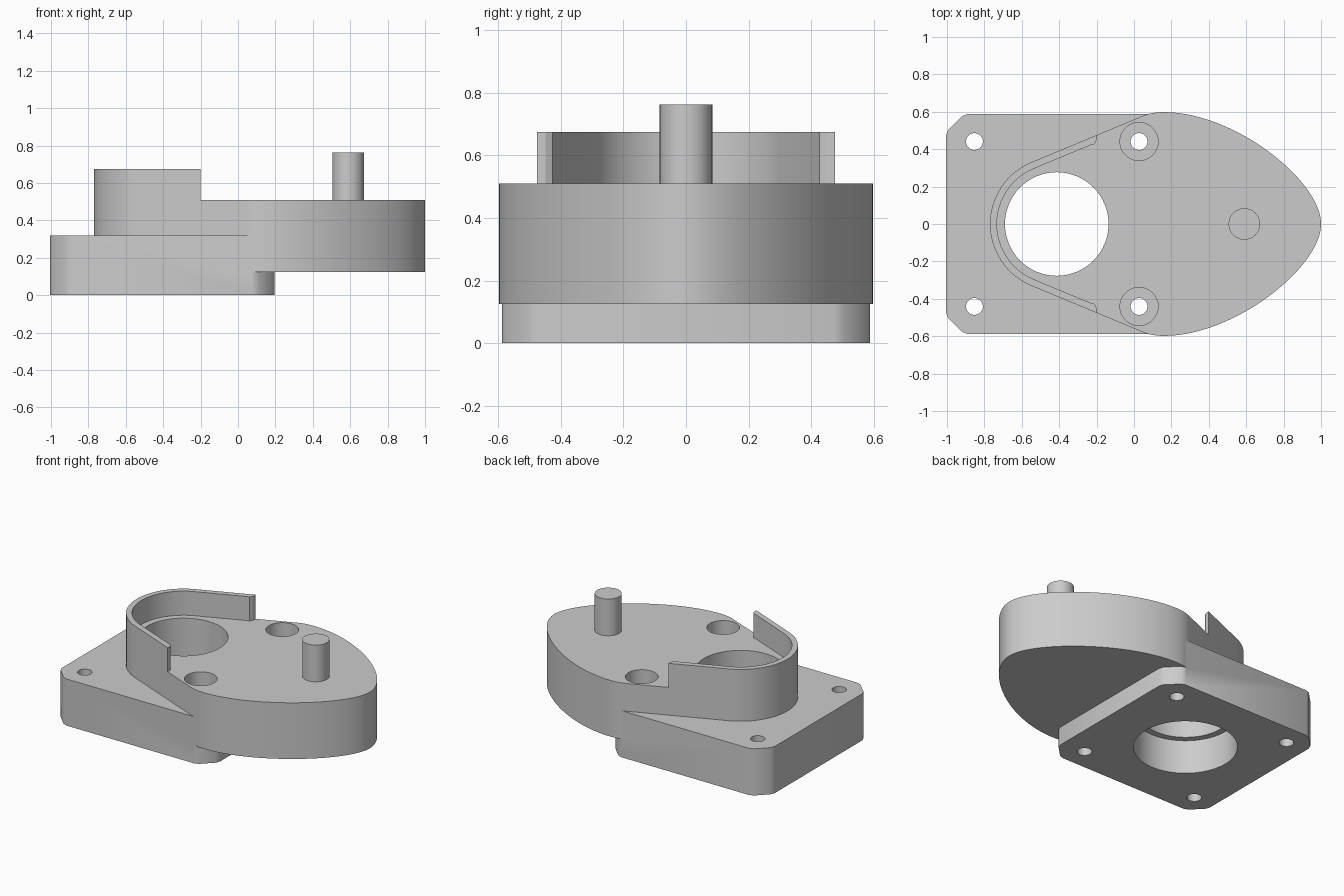
import bpy, bmesh, math
from mathutils import Vector
from mathutils.geometry import interpolate_bezier

cube = bpy.data.objects.get("Cube")
if cube:
    bpy.data.objects.remove(cube, do_unlink=True)

grey = bpy.data.materials.new("light_grey")
grey.use_nodes = True
grey.diffuse_color = (0.6, 0.6, 0.6, 1)
bsdf = next(n for n in grey.node_tree.nodes if n.type == 'BSDF_PRINCIPLED')
bsdf.inputs["Base Color"].default_value = grey.diffuse_color


def prism(name, points, z0, z1):
    """Extrude a flat outline from z0 to z1."""
    bm = bmesh.new()
    face = bm.faces.new([bm.verts.new((x, y, z0)) for x, y in points])
    new = bmesh.ops.extrude_face_region(bm, geom=[face])["geom"]
    bmesh.ops.translate(bm, vec=(0, 0, z1 - z0),
                        verts=[v for v in new if isinstance(v, bmesh.types.BMVert)])
    bmesh.ops.recalc_face_normals(bm, faces=bm.faces)
    mesh = bpy.data.meshes.new(name)
    bm.to_mesh(mesh)
    bm.free()
    mesh.materials.append(grey)
    obj = bpy.data.objects.new(name, mesh)
    bpy.context.collection.objects.link(obj)
    return obj


def arc(cx, cy, r, a0, a1, n):
    return [(cx + r * math.cos(a0 + (a1 - a0) * i / n),
             cy + r * math.sin(a0 + (a1 - a0) * i / n)) for i in range(n + 1)]


def cylinder(name, x, y, r, z0, z1, n=64):
    return prism(name, arc(x, y, r, 0, math.tau, n)[:-1], z0, z1)


def bezier(a, b, c, d, n):
    pts = [Vector((x, y, 0)) for x, y in (a, b, c, d)]
    return [(p.x, p.y) for p in interpolate_bezier(*pts, n)]


def mirror(points):
    return [(x, -y) for x, y in reversed(points)]


def select_only(obj):
    bpy.ops.object.select_all(action='DESELECT')
    obj.select_set(True)
    bpy.context.view_layer.objects.active = obj


def combine(obj, other, operation):
    select_only(obj)
    mod = obj.modifiers.new("boolean", 'BOOLEAN')
    mod.operation, mod.solver, mod.object = operation, 'EXACT', other
    bpy.ops.object.modifier_apply(modifier=mod.name)
    bpy.data.objects.remove(other, do_unlink=True)


BORE_X = -0.413
HOLE_Y = 0.441
OUTER_R, INNER_R = 0.357, 0.32
BASE_TOP, BODY_TOP = 0.32, 0.51
SLOPE = math.radians(22.6)
A0 = math.pi / 2 + SLOPE          # tangent point angle on the round end
A1 = math.tau - A0


def flank(r, x):
    """Height of the straight flank tangent to the round end of radius r."""
    return r / math.cos(SLOPE) + (x - BORE_X) * math.tan(SLOPE)


# Square mounting base with softened corner chamfers
hx, hy = 0.6, 0.588
corner = [(hx, hy - 0.115), (hx - 0.012, hy - 0.085),
          (hx - 0.085, hy - 0.012), (hx - 0.115, hy)]
upper = corner + [(-x, y) for x, y in reversed(corner)]
base = [(x + BORE_X + 0.008, y) for x, y in upper + mirror(upper)]
housing = prism("housing", base, 0, BASE_TOP)

# Egg-shaped body, tapering to a round end behind the bore
start = (0.04, flank(OUTER_R, 0.04))
nose = bezier((1, 0), (1, 0.23), (0.54, 0.598), (0.16, 0.598), 40)
shoulder = bezier((0.16, 0.598), (0.11, 0.598), (0.075, 0.59), start, 8)
side = nose + shoulder[1:]
round_end = arc(BORE_X, 0, OUTER_R, A0, A1, 40)
body = prism("body", side + round_end + mirror(side)[:-1], 0.125, BODY_TOP)
combine(housing, body, 'UNION')

# Stepped bore, screw holes and counterbores
cuts = [(BORE_X, 0, 0.277, -0.1, 1), (BORE_X, 0, 0.32, -0.1, 0.23)]
for s in (1, -1):
    cuts += [(-0.853, s * HOLE_Y, 0.045, -0.1, 1),
             (0.027, s * HOLE_Y, 0.045, -0.1, 1),
             (0.027, s * HOLE_Y, 0.102, 0.3, 1)]
for cut in cuts:
    combine(housing, cylinder("cutter", *cut), 'DIFFERENCE')

# Thin curved guard wall with rounded inner tips
tip = -0.2
end_out = [(tip, flank(OUTER_R, tip))]
end_in = [(tip - 0.035, flank(INNER_R, tip - 0.035)),
          (tip - 0.012, flank(INNER_R, tip - 0.02)),
          (tip, flank(INNER_R, tip) + 0.014)]
wall = (end_out + round_end + mirror(end_out) + mirror(end_in)
        + arc(BORE_X, 0, INNER_R, A1, A0, 40) + end_in)
guard = prism("guard_wall", wall, BODY_TOP, 0.675)

# Upright pin near the nose
pin = cylinder("pin", 0.59, 0, 0.084, BODY_TOP, 0.762)

for obj in (housing, guard, pin):
    select_only(obj)
    bpy.ops.object.shade_smooth_by_angle(angle=math.radians(25))
